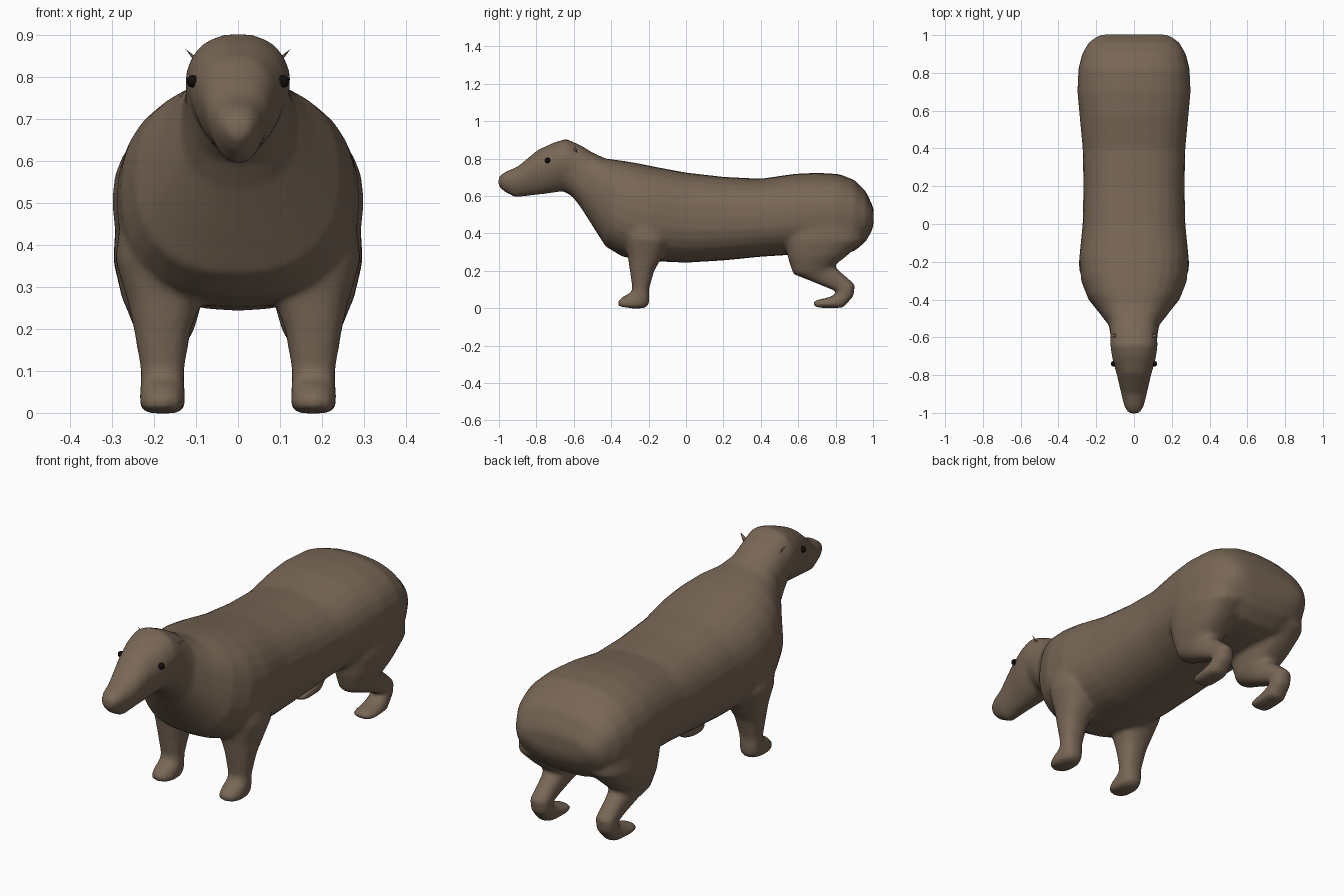
import bpy, bmesh, math

def material(name, rgb):
    m = bpy.data.materials.new(name)
    m.diffuse_color = (*rgb, 1)
    return m

FUR = material("brown fur", (0.19, 0.135, 0.092))
DARK = material("dark eye", (0.006, 0.004, 0.003))
SEG = 28

def finish(name, bm, mat):
    mesh = bpy.data.meshes.new(name)
    bmesh.ops.recalc_face_normals(bm, faces=bm.faces[:])
    bm.to_mesh(mesh)
    bm.free()
    mesh.materials.append(mat)
    for p in mesh.polygons:
        p.use_smooth = True
    ob = bpy.data.objects.new(name, mesh)
    bpy.context.collection.objects.link(ob)
    return ob

def loft(bm, rows, side=1, power=2.4):
    """Rows hold two opposite (y, z) points of a ring, its centre x and half width."""
    rings = []
    for y0, z0, y1, z1, cx, hw in rows:
        taper = 0.28 if y1 < -0.6 else 0
        ring = []
        for i in range(SEG):
            a = 2 * math.pi * i / SEG
            c, s = (math.copysign(abs(f) ** (2 / power), f) for f in (math.cos(a), math.sin(a)))
            x = cx + hw * c * min(1 + taper * s, 1.05)
            t = (s + 1) / 2
            ring.append(bm.verts.new((side * x, y0 + (y1 - y0) * t, z0 + (z1 - z0) * t)))
        rings.append(ring)
    for r, q in zip(rings, rings[1:]):
        for i in range(SEG):
            j = (i + 1) % SEG
            bm.faces.new((r[i], r[j], q[j], q[i]))
    bm.faces.new(rings[0])
    bm.faces.new(rings[-1][::-1])

# Head, neck and trunk: lower y, z; upper y, z; half width
trunk = [
    (-1.005, .655, -1.0, .705, .03), (-.97, .622, -.965, .73, .05),
    (-.915, .593, -.90, .757, .065), (-.82, .603, -.79, .848, .088),
    (-.74, .613, -.70, .888, .112), (-.66, .625, -.64, .905, .122),
    (-.61, .60, -.56, .87, .125), (-.56, .535, -.50, .832, .135),
    (-.50, .44, -.43, .80, .185), (-.43, .33, -.35, .79, .245),
    (-.34, .275, -.26, .775, .28), (-.2, .252, -.16, .755, .29),
    (0, .243, 0, .725, .272), (.2, .255, .2, .702, .268),
    (.4, .275, .4, .692, .272), (.56, .285, .58, .718, .288),
    (.7, .28, .7, .724, .30), (.82, .285, .82, .717, .295),
    (.9, .305, .9, .685, .275), (.96, .355, .96, .625, .24),
    (.992, .41, .99, .565, .20), (1.003, .45, 1.003, .53, .165),
]
# Legs: front y, z; back y, z; centre x; half width
front_leg = [
    (-.34, .50, -.10, .50, .165, .11), (-.33, .37, -.09, .36, .175, .118),
    (-.31, .27, -.135, .26, .175, .088), (-.30, .20, -.17, .20, .18, .068),
    (-.287, .11, -.198, .10, .18, .052), (-.295, .08, -.195, .06, .18, .052),
    (-.33, .068, -.198, .018, .18, .054), (-.365, .037, -.22, 0, .18, .054),
    (-.36, .01, -.28, -.002, .18, .045),
]
hind_leg = [
    (.55, .50, .95, .50, .17, .12), (.53, .36, .95, .36, .18, .117),
    (.545, .27, .86, .28, .18, .097), (.572, .183, .79, .225, .175, .072),
    (.66, .148, .80, .217, .175, .057), (.76, .107, .85, .173, .175, .048),
    (.813, .085, .903, .127, .175, .047), (.79, .068, .897, .065, .175, .047),
    (.745, .054, .84, .002, .177, .052), (.69, .042, .74, 0, .177, .052),
    (.678, .027, .69, .006, .177, .04),
]

bm = bmesh.new()
loft(bm, [(a, b, c, d, 0, w) for a, b, c, d, w in trunk])
for side in (-1, 1):
    loft(bm, front_leg, side)
    loft(bm, hind_leg, side)
body = finish("body", bm, FUR)

# Fuse the limbs into the trunk and soften the joins
fuse = body.modifiers.new("fuse", 'REMESH')
fuse.mode = 'VOXEL'
fuse.voxel_size = 0.012
fuse.use_smooth_shade = True
soft = body.modifiers.new("soften", 'SMOOTH')
soft.factor = 0.5
soft.iterations = 6

for side, label in ((-1, "left"), (1, "right")):
    # Eye
    bm = bmesh.new()
    bmesh.ops.create_uvsphere(bm, u_segments=10, v_segments=6, radius=0.015)
    bmesh.ops.translate(bm, verts=bm.verts, vec=(side * .108, -.74, .79))
    finish(label + "_eye", bm, DARK)
    # Small pointed ear
    bm = bmesh.new()
    base = [bm.verts.new((side * x, y, z)) for x, y, z in
            ((.09, -.605, .835), (.10, -.58, .832), (.096, -.592, .845))]
    tip = bm.verts.new((side * .125, -.592, .867))
    bm.faces.new(base)
    for i in range(3):
        bm.faces.new((base[i], base[(i + 1) % 3], tip))
    finish(label + "_ear", bm, FUR)
